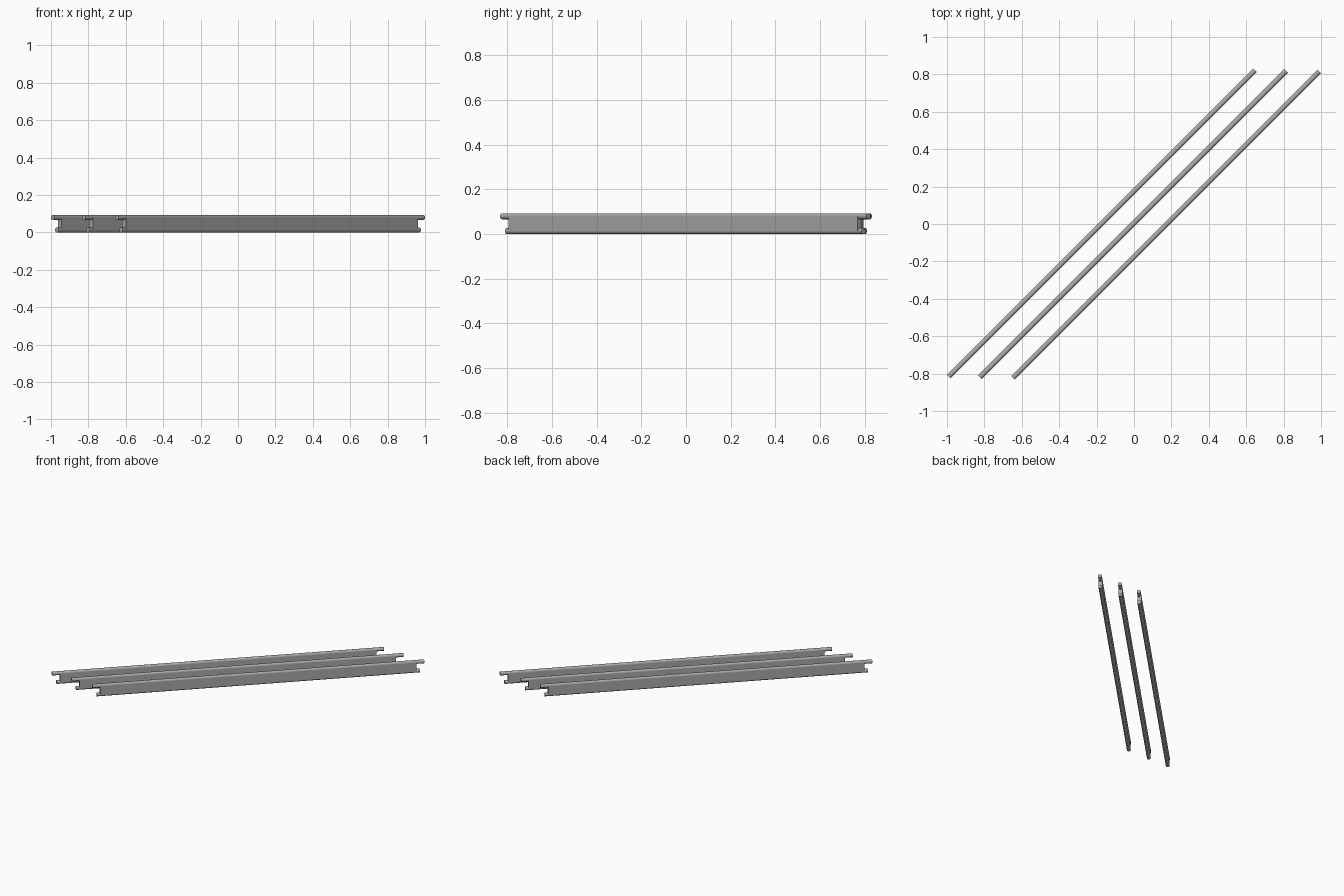
import bpy, math
from mathutils import Matrix, Vector

if "Cube" in bpy.data.objects:
    bpy.data.objects.remove(bpy.data.objects["Cube"])

steel = bpy.data.materials.new("steel_grey")
steel.diffuse_color = (0.40, 0.40, 0.40, 1)
steel.use_nodes = True
steel.node_tree.nodes["Principled BSDF"].inputs["Base Color"].default_value = steel.diffuse_color

R = 0.0135                  # rod radius
Z_LOW, Z_HIGH = R, 0.0795   # rod centre heights
ROOT2 = math.sqrt(2)


def finish(name):
    ob = bpy.context.object
    ob.name = name
    ob.data.materials.append(steel)
    return ob


def rod(name, x, y, z, half):
    """Round rod lying along the diagonal."""
    bpy.ops.mesh.primitive_cylinder_add(vertices=16, radius=R, depth=2 * half * ROOT2,
                                        location=(x, y, z),
                                        rotation=(0, math.pi / 2, math.pi / 4))
    finish(name)
    bpy.ops.object.shade_smooth_by_angle(angle=math.radians(35))


def web(name, x, y, half):
    """Flat plate joining the two rods, tangent to their sides."""
    bpy.ops.mesh.primitive_cube_add(size=1, location=(x, y, (Z_LOW + Z_HIGH) / 2),
                                    rotation=(0, 0, math.pi / 4))
    ob = finish(name)
    ob.data.transform(Matrix.Diagonal(Vector((2 * half * ROOT2, 2 * R, Z_HIGH - Z_LOW, 1))))


# three parallel diagonal rails, each with a longer top rod
for i, (x, y) in enumerate([(-0.1715, 0.0035), (-0.005, 0.0), (0.1715, -0.0035)], 1):
    rod(f"top_rod_{i}", x, y, Z_HIGH, 0.819)
    rod(f"bottom_rod_{i}", x, y, Z_LOW, 0.797)
    web(f"web_plate_{i}", x, y, 0.781)
